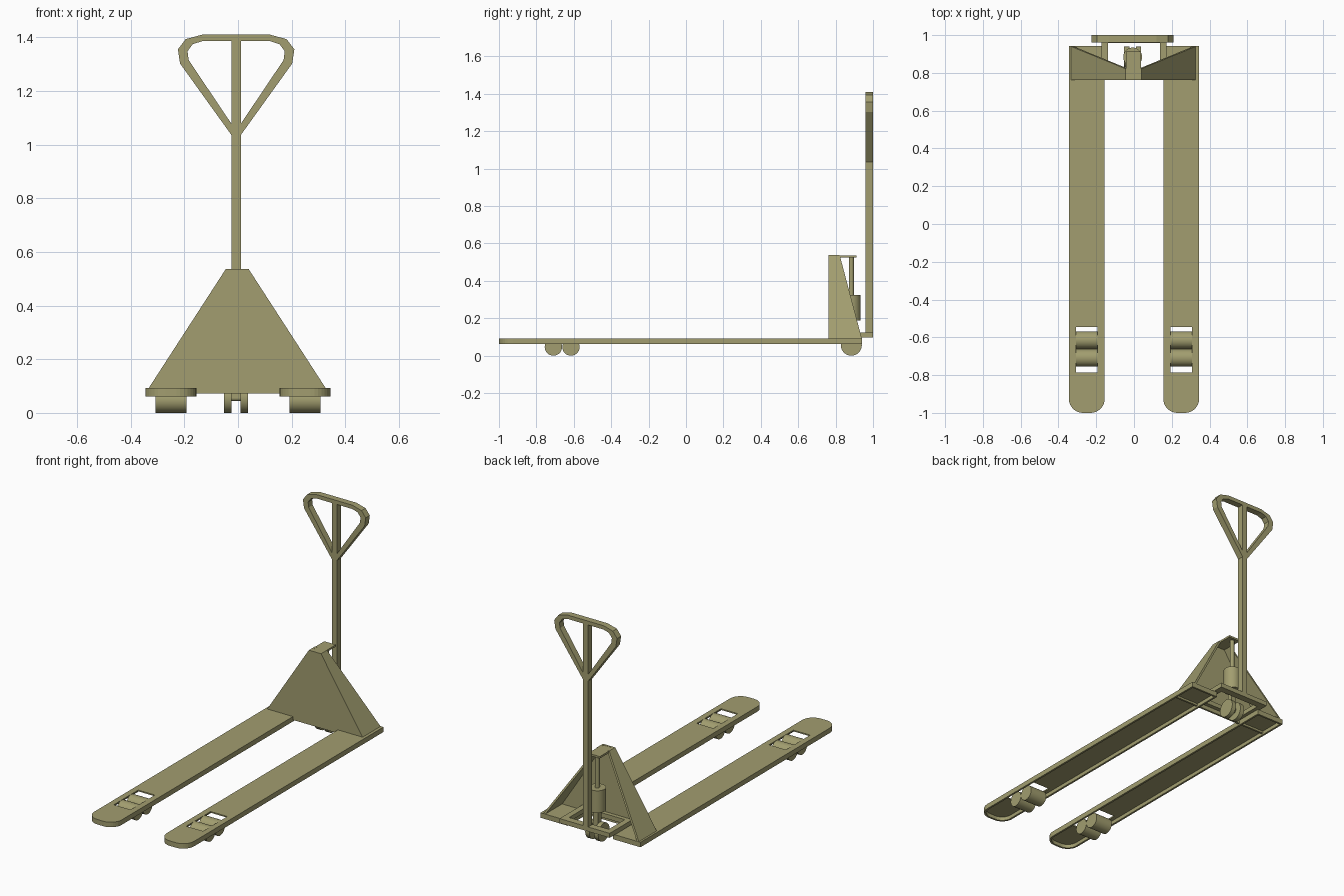
import bpy, bmesh, math
from mathutils import Vector

if "Cube" in bpy.data.objects:
    bpy.data.objects.remove(bpy.data.objects["Cube"])

paint = bpy.data.materials.new("olive_paint")
paint.diffuse_color = (0.36, 0.34, 0.16, 1)
paint.use_nodes = True
paint.node_tree.nodes["Principled BSDF"].inputs["Base Color"].default_value = paint.diffuse_color


def finish(bm, name):
    bmesh.ops.recalc_face_normals(bm, faces=bm.faces)
    me = bpy.data.meshes.new(name)
    bm.to_mesh(me)
    bm.free()
    ob = bpy.data.objects.new(name, me)
    me.materials.append(paint)
    bpy.context.collection.objects.link(ob)
    return ob


def prism(name, points, offset):
    """Extrude a planar 3D polygon along an offset vector."""
    bm = bmesh.new()
    face = bm.faces.new([bm.verts.new(p) for p in points])
    ext = bmesh.ops.extrude_face_region(bm, geom=[face], use_keep_orig=True)
    verts = [g for g in ext["geom"] if isinstance(g, bmesh.types.BMVert)]
    bmesh.ops.translate(bm, verts=verts, vec=Vector(offset))
    return finish(bm, name)


def box(name, x0, x1, y0, y1, z0, z1):
    return prism(name, [(x0, y0, z0), (x1, y0, z0), (x1, y1, z0), (x0, y1, z0)],
                 (0, 0, z1 - z0))


def cylinder(name, center, radius, length, axis="Z", sides=32):
    rot = (0, math.pi / 2, 0) if axis == "X" else (0, 0, 0)
    bpy.ops.mesh.primitive_cylinder_add(vertices=sides, radius=radius, depth=length,
                                        location=center, rotation=rot)
    ob = bpy.context.object
    ob.name = name
    ob.data.materials.append(paint)
    bpy.ops.object.shade_smooth_by_angle(angle=math.radians(35))
    return ob


def cut(ob, cutter):
    cutter.hide_render = True
    mod = ob.modifiers.new("cut", "BOOLEAN")
    mod.operation = "DIFFERENCE"
    mod.solver = "EXACT"
    mod.object = cutter
    bpy.context.view_layer.objects.active = ob
    bpy.ops.object.modifier_apply(modifier=mod.name)
    bpy.data.objects.remove(cutter)


def fork_outline(cx, inset, z):
    """Plan of a fork: square rear end, rounded tip."""
    w, r = 0.095 - inset, 0.075 - inset
    y0, y1 = -1 + inset, 0.942 - inset
    pts = [(cx + w, y1, z), (cx - w, y1, z)]
    for sx, a0 in ((-1, 180), (1, 270)):
        for i in range(9):
            a = math.radians(a0 + i * 90 / 8)
            pts.append((cx + sx * (w - r) + r * math.cos(a), y0 + r + r * math.sin(a), z))
    return pts


# Forks: hollow channels with roller slots
for side, label in ((-1, "left"), (1, "right")):
    cx = side * 0.25
    fork = prism(label + "_fork", fork_outline(cx, 0, 0.062), (0, 0, 0.031))
    cut(fork, prism("cutter", fork_outline(cx, 0.012, 0.04), (0, 0, 0.045)))
    cut(fork, box("cutter", cx - 0.058, cx + 0.058, -0.785, -0.545, 0, 0.2))
    for i, y in enumerate((-0.709, -0.615)):
        cylinder(f"{label}_load_roller_{i + 1}", (cx, y, 0.0465), 0.0465, 0.115, "X")

# Body: front plate, sloping side flanges, top plate
bx = -0.003
prism("body_front_plate",
      [(bx - 0.33, 0.763, 0.072), (bx + 0.33, 0.763, 0.072), (bx + 0.33, 0.763, 0.092),
       (bx + 0.042, 0.763, 0.537), (bx - 0.042, 0.763, 0.537), (bx - 0.33, 0.763, 0.092)],
      (0, 0.012, 0))
for s, label in ((-1, "left"), (1, "right")):
    prism(label + "_body_flange",
          [(bx + s * 0.042, 0.763, 0.537), (bx + s * 0.042, 0.822, 0.537),
           (bx + s * 0.33, 0.94, 0.092), (bx + s * 0.33, 0.763, 0.092)],
          (-s * 0.014, 0, 0))
box("body_top_plate", bx - 0.04, bx + 0.04, 0.764, 0.912, 0.524, 0.536)

# Base frame carrying the handle
hx = -0.007
for s, label in ((-1, "left"), (1, "right")):
    x = s * 0.155
    box(label + "_frame_arm", x - 0.018, x + 0.018, 0.77, 1.0, 0.097, 0.125)
box("frame_rear_bar", -0.173, 0.173, 0.957, 1.0, 0.097, 0.125)
box("frame_front_bar", -0.173, 0.173, 0.77, 0.80, 0.097, 0.125)

# Hydraulic pump and steering wheels
cylinder("pump_cylinder", (hx, 0.884, 0.256), 0.05, 0.138)
cylinder("pump_rod", (hx, 0.884, 0.42), 0.0135, 0.21)
box("wheel_bracket", hx - 0.017, hx + 0.017, 0.867, 0.901, 0.055, 0.19)
cylinder("wheel_axle", (hx, 0.884, 0.056), 0.012, 0.08, "X")
for s, label in ((-1, "left"), (1, "right")):
    cylinder(label + "_steering_wheel", (hx + s * 0.031, 0.884, 0.056), 0.056, 0.028, "X")

# Handle: post and loop grip
box("handle_post", hx - 0.0175, hx + 0.0175, 0.96, 1.0, 0.097, 1.408)
outer = [(-0.017, 1.035), (-0.209, 1.302), (-0.217, 1.355), (-0.188, 1.393), (-0.125, 1.41)]
inner = [(-0.017, 1.077), (-0.177, 1.315), (-0.181, 1.348), (-0.162, 1.374), (-0.125, 1.386)]
loop = outer + [(-x, z) for x, z in reversed(outer)]
loop += [(-x, z) for x, z in inner] + inner[::-1]
prism("handle_grip", [(hx + x, 0.96, z) for x, z in loop], (0, 0.04, 0))
